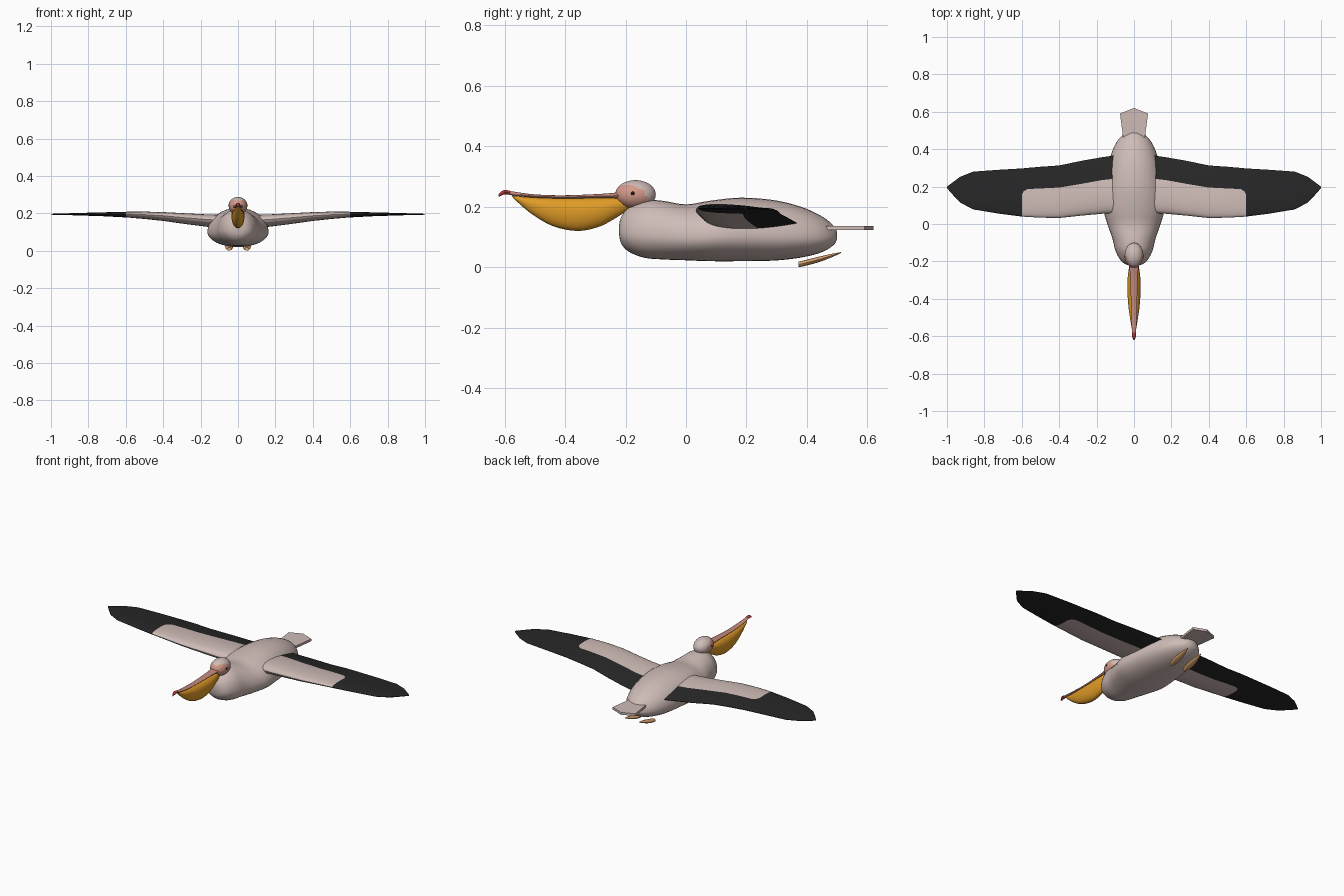
import bpy, bmesh
from math import sin, cos, pi, sqrt
from mathutils import Vector

cube = bpy.data.objects.get("Cube")
if cube:
    bpy.data.objects.remove(cube)


def material(name, r, g, b):
    mat = bpy.data.materials.new(name)
    mat.use_nodes = True
    mat.diffuse_color = (r, g, b, 1)
    mat.node_tree.nodes["Principled BSDF"].inputs["Base Color"].default_value = (r, g, b, 1)
    return mat


plumage = material("pale plumage", .62, .5, .47)
flight = material("black feathers", .02, .02, .02)
skin = material("pink face skin", .65, .32, .25)
bill = material("pink bill", .55, .25, .2)
gold = material("golden pouch", .75, .33, .02)
red = material("red bill tip", .45, .04, .04)
orange = material("orange feet", .7, .36, .15)
dark = material("dark eye", .02, .01, .01)


def finish(name, bm, mats, rule=None, angle=40, mirror=False):
    """Turn a bmesh into a shaded object; rule picks the material of each face."""
    bmesh.ops.recalc_face_normals(bm, faces=bm.faces)
    if rule:
        for face in bm.faces:
            face.material_index = rule(face)
    mesh = bpy.data.meshes.new(name)
    bm.to_mesh(mesh)
    bm.free()
    obj = bpy.data.objects.new(name, mesh)
    bpy.context.collection.objects.link(obj)
    for mat in mats:
        mesh.materials.append(mat)
    bpy.ops.object.select_all(action='DESELECT')
    obj.select_set(True)
    bpy.context.view_layer.objects.active = obj
    bpy.ops.object.shade_smooth_by_angle(angle=angle * pi / 180)
    if mirror:
        obj.modifiers.new("mirror", 'MIRROR').use_mirror_merge = False
    return obj


def spline(rows, steps):
    """Smoothly interpolate between rows of numbers."""
    rows = [Vector(r) for r in rows]
    ext = [rows[0]] + rows + [rows[-1]]
    out = []
    for a, b, c, d in zip(ext, ext[1:], ext[2:], ext[3:]):
        for i in range(steps):
            t = i / steps
            out.append(b + (c - a) * (t / 2) + (a * 2 - b * 5 + c * 4 - d) * (t * t / 2)
                       + (b * 3 - a - c * 3 + d) * (t ** 3 / 2))
    return out + [rows[-1]]


def skin_rings(rings):
    """Bridge closed rings of points and cap both ends."""
    bm = bmesh.new()
    loops = [[bm.verts.new(p) for p in ring] for ring in rings]
    n = len(loops[0])
    for lo, hi in zip(loops, loops[1:]):
        for k in range(n):
            bm.faces.new((lo[k], lo[(k + 1) % n], hi[(k + 1) % n], hi[k]))
    bm.faces.new(loops[0])
    bm.faces.new(loops[-1])
    return bm


def loft(name, rows, mat, middle=.5, sides=32, steps=4, x=0, mirror=False):
    """Loft oval sections; each row is y, bottom, top, half width."""
    rings = []
    for y, low, high, wide in spline(rows, steps):
        mid = low + (high - low) * middle
        ring = []
        for k in range(sides):
            a = 2 * pi * k / sides
            tall = high - mid if sin(a) > 0 else mid - low
            ring.append((x + wide * cos(a), y, mid + tall * sin(a)))
        rings.append(ring)
    return finish(name, skin_rings(rings), [mat], mirror=mirror)


def ellipsoid(name, centre, radii, mats, rule=None, segments=40, mirror=False):
    bm = bmesh.new()
    bmesh.ops.create_uvsphere(bm, u_segments=segments, v_segments=segments * 3 // 4, radius=1)
    bmesh.ops.scale(bm, vec=radii, verts=bm.verts)
    bmesh.ops.translate(bm, vec=centre, verts=bm.verts)
    return finish(name, bm, mats, rule, mirror=mirror)


# Body with the folded neck at the breast
loft("body", [
    (-.222, .115, .135, .01), (-.215, .08, .165, .045), (-.19, .052, .197, .075),
    (-.14, .032, .222, .1), (-.08, .026, .22, .115), (0, .023, .208, .142),
    (.08, .02, .22, .163), (.18, .02, .23, .158), (.29, .022, .222, .142),
    (.38, .032, .2, .12), (.45, .05, .168, .085), (.49, .075, .135, .04),
    (.5, .098, .112, .008)], plumage, middle=.4)


# Head with a bare skin patch around each eye
def face_patch(face):
    c = face.calc_center_median()
    return int(((c.y + .195) / .063) ** 2 + ((c.z - .23) / .042) ** 2 < 1)


ellipsoid("head", (0, -.167, .24), (.05, .067, .048), [plumage, skin], face_patch)
ellipsoid("eyes", (.048, -.176, .244), (.004, .006, .006), [dark], segments=16, mirror=True)

# Bill, hooked tip and throat pouch
loft("upper_bill", [
    (-.2, .222, .252, .03), (-.26, .228, .244, .022), (-.4, .227, .238, .017),
    (-.5, .23, .241, .016), (-.57, .237, .25, .011), (-.595, .242, .254, .009)],
    bill, sides=16)
loft("bill_hook", [
    (-.58, .239, .252, .01), (-.598, .241, .256, .011), (-.609, .238, .252, .008),
    (-.617, .234, .245, .004), (-.62, .233, .238, .001)], red, sides=12)
loft("throat_pouch", [
    (-.19, .19, .232, .018), (-.24, .158, .231, .028), (-.29, .133, .23, .034),
    (-.36, .12, .229, .035), (-.44, .136, .229, .03), (-.51, .176, .231, .02),
    (-.56, .218, .235, .011), (-.575, .234, .239, .005)], gold, middle=.6)

# Wing stations: x, leading edge, colour boundary, trailing edge, height, half thickness
stations = [
    (.08, .06, .245, .37, .153, .034), (.17, .055, .235, .357, .159, .031),
    (.28, .045, .215, .338, .169, .027), (.4, .032, .195, .313, .181, .022),
    (.5, .034, .19, .306, .188, .018), (.57, .038, .187, .3, .191, .015),
    (.59, .039, .175, .298, .192, .014), (.6, .04, .155, .297, .192, .0135),
    (.72, .055, .16, .29, .194, .009), (.86, .078, .17, .28, .195, .005),
    (.93, .115, .18, .252, .195, .003), (.98, .168, .19, .215, .195, .002),
    (1, .192, .195, .2, .195, .001)]
half = 10


def wing_ring(x, lead, edge, trail, z, thick):
    top, bottom = [], []
    for k in range(2 * half + 1):
        if k <= half:
            y = lead + (edge - lead) * (k / half) ** 1.6
        else:
            y = edge + (trail - edge) * (k - half) / half
        c = (y - lead) / (trail - lead)
        rise = thick * 2.6 * sqrt(c) * (1 - c) + .0012 * (c > 0)
        mid = z + .02 * (1 - x) * (.5 - c)
        top.append((x, y, mid + rise))
        bottom.append((x, y, mid - rise))
    return top + bottom[:0:-1]


def wing_colour(face):
    pts = [v.co for v in face.verts]
    c = face.calc_center_median()
    if c.x > .6:
        return 1
    for a, b in zip(stations, stations[1:]):
        if a[0] <= c.x < b[0]:
            t = (c.x - a[0]) / (b[0] - a[0])
            return int(c.y > a[2] + (b[2] - a[2]) * t)
    return 0


finish("wings", skin_rings([wing_ring(*s) for s in stations]),
       [plumage, flight], wing_colour, mirror=True)

# Flat tail fan
bm = bmesh.new()
outline = [(-.055, .44), (.055, .44), (.075, .59), (0, .62), (-.075, .59)]
fan = bm.faces.new([bm.verts.new((x, y, .123)) for x, y in outline])
raised = bmesh.ops.extrude_face_region(bm, geom=[fan])["geom"]
bmesh.ops.translate(bm, vec=(0, 0, .014),
                    verts=[v for v in raised if isinstance(v, bmesh.types.BMVert)])
finish("tail", bm, [plumage], angle=20)

# Feet trailing behind the body
loft("feet", [
    (.372, 0, .018, .012), (.4, .006, .025, .02), (.44, .017, .035, .021),
    (.48, .032, .044, .013), (.512, .047, .05, .002)],
    orange, sides=12, x=.047, mirror=True)
